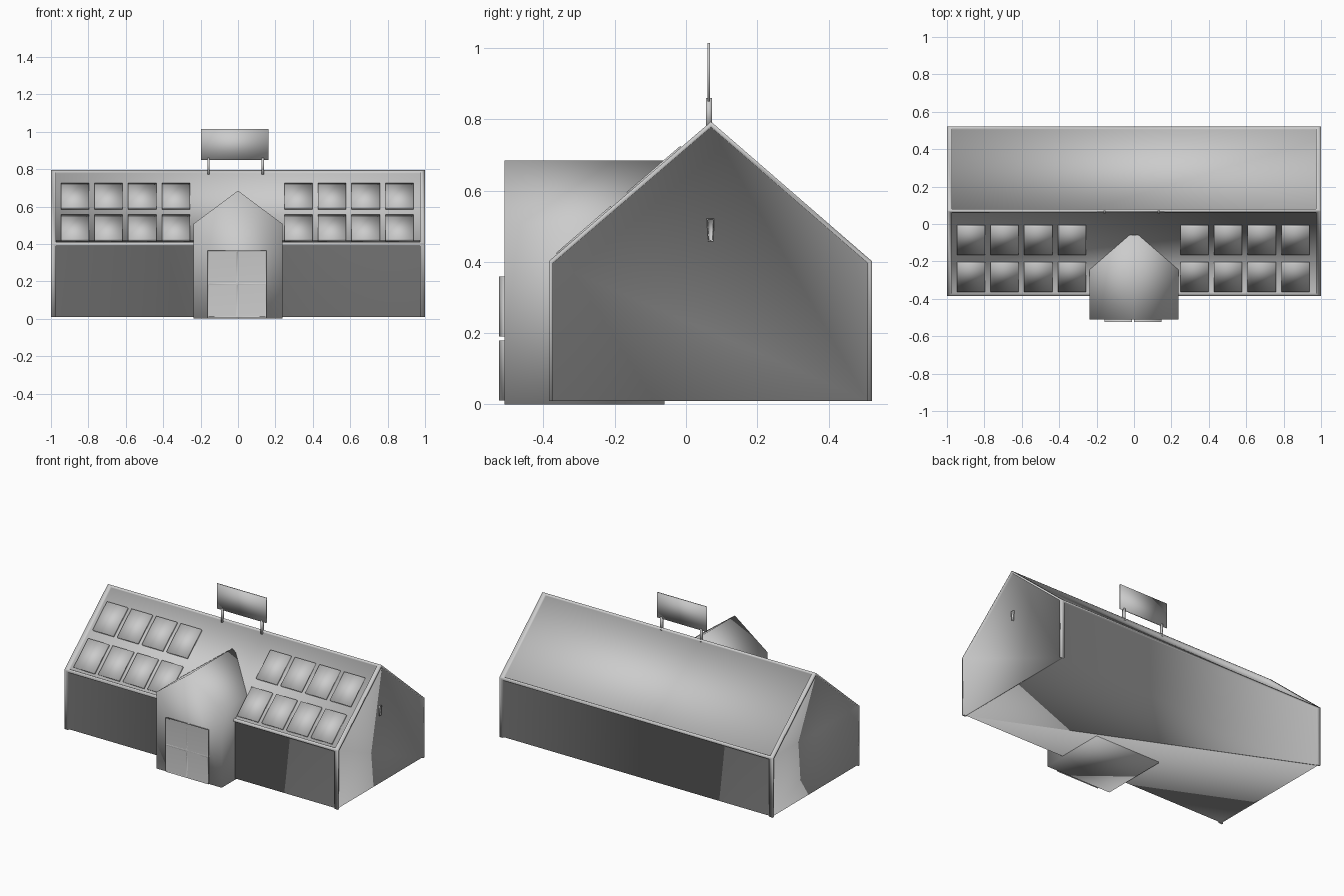
import bpy
import bmesh
from math import radians
from mathutils import Matrix, Vector

cube = bpy.data.objects.get("Cube")
if cube:
    bpy.data.objects.remove(cube, do_unlink=True)

# Single painted finish
grey = bpy.data.materials.new("light_grey")
grey.use_nodes = True
grey.diffuse_color = (0.6, 0.6, 0.6, 1)
grey.node_tree.nodes["Principled BSDF"].inputs["Base Color"].default_value = (0.6, 0.6, 0.6, 1)

# Main dimensions
FRONT, BACK, RIDGE_Y = -0.385, 0.522, 0.07
BASE, EAVE, RIDGE = 0.01, 0.402, 0.794
SLOPE = (RIDGE - EAVE) / (RIDGE_Y - FRONT)
POST_X, TRIM, RECESS = 0.974, 0.012, 0.012


def finish(name, bm):
    """Turn a bmesh into a fully smooth-shaded object."""
    bmesh.ops.recalc_face_normals(bm, faces=bm.faces)
    for face in bm.faces:
        face.smooth = True
    mesh = bpy.data.meshes.new(name)
    bm.to_mesh(mesh)
    bm.free()
    mesh.materials.append(grey)
    obj = bpy.data.objects.new(name, mesh)
    bpy.context.collection.objects.link(obj)


def prism_mesh(outline, direction):
    """Extrude a flat outline along a direction."""
    bm = bmesh.new()
    face = bm.faces.new([bm.verts.new(p) for p in outline])
    new = bmesh.ops.extrude_face_region(bm, geom=[face])["geom"]
    verts = [v for v in new if isinstance(v, bmesh.types.BMVert)]
    bmesh.ops.translate(bm, verts=verts, vec=Vector(direction))
    # The starting face is left inside by the extrusion if it is kept
    bmesh.ops.recalc_face_normals(bm, faces=bm.faces)
    return bm


def prism(name, outline, direction):
    finish(name, prism_mesh(outline, direction))


def box(name, x, y, z):
    prism(name, [(x[0], y[0], z[0]), (x[1], y[0], z[0]),
                 (x[1], y[0], z[1]), (x[0], y[0], z[1])],
          (0, y[1] - y[0], 0))


def close_holes(bm):
    bmesh.ops.holes_fill(bm, edges=[e for e in bm.edges if e.is_boundary], sides=0)


# Main body: every wall and roof slope is recessed behind a raised trim
bm = prism_mesh([(-1, FRONT, BASE), (-1, BACK, BASE), (-1, BACK, EAVE),
                 (-1, RIDGE_Y, RIDGE), (-1, FRONT, EAVE)], (2, 0, 0))
bm.normal_update()
panels = [f for f in bm.faces if f.normal.z > -0.5]
gables = [f for f in panels if abs(f.normal.x) > 0.5]
for width, depth in ((TRIM, 0), (0.0005, -RECESS)):
    bmesh.ops.inset_individual(bm, faces=panels, thickness=width, depth=depth,
                               use_even_offset=True)
    for f in panels:
        for v in f.verts:
            if v.co.z < BASE + 0.05:
                v.co.z = BASE
            if f not in gables:
                v.co.x = POST_X if v.co.x > 0 else -POST_X
    bm.normal_update()
# Walls run down to the ground, so the underside is rebuilt as one face
under = [f for f in bm.faces if all(abs(v.co.z - BASE) < 0.0001 for v in f.verts)]
bmesh.ops.delete(bm, geom=under, context='FACES')
close_holes(bm)
finish("main_body", bm)

# Roof panels in two rows either side of the entrance
normal = Vector((0, -SLOPE, 1)).normalized()
for row, (y0, y1) in enumerate(((-0.355, -0.202), (-0.157, -0.006))):
    for start in (-0.947, 0.248):
        for i in range(4):
            x0 = start + i * 0.18
            x1 = x0 + 0.15
            pts = [(x, y, EAVE + (y - FRONT) * SLOPE - 0.014)
                   for x, y in ((x0, y0), (x1, y0), (x1, y1), (x0, y1))]
            prism(f"roof_panel_{row}_{i}", pts, normal * 0.015)

# Entrance block with its own pitched roof
prism("entrance", [(-0.238, -0.51, 0), (0.238, -0.51, 0), (0.238, -0.51, 0.507),
                   (0, -0.51, 0.685), (-0.238, -0.51, 0.507)], (0, 0.45, 0))

# Double door: a two by two grid of sunken panes
bm = bmesh.new()
place = (Matrix.Translation((-0.006, -0.525, 0.185))
         @ Matrix.Rotation(radians(90), 4, 'X')
         @ Matrix.Diagonal((0.315, 0.36, 1, 1)))
bmesh.ops.create_grid(bm, x_segments=2, y_segments=2, size=0.5, matrix=place)
bm.normal_update()
panes = bm.faces[:]
rim = [e for e in bm.edges if e.is_boundary]
for width, depth in ((0.008, 0), (0.0005, -0.012)):
    bmesh.ops.inset_individual(bm, faces=panes, thickness=width, depth=depth)
    bm.normal_update()
sides = bmesh.ops.extrude_edge_only(bm, edges=rim)["geom"]
bmesh.ops.translate(bm, verts=[v for v in sides if isinstance(v, bmesh.types.BMVert)],
                    vec=(0, 0.016, 0))
close_holes(bm)
finish("double_door", bm)

# Rooftop sign board on two posts
box("sign_board", (-0.198, 0.163), (0.061, 0.068), (0.85, 1.015))
for label, x in (("right", -0.158), ("left", 0.132)):
    box("sign_post_" + label, (x - 0.006, x + 0.006), (0.056, 0.073), (0.77, 0.86))

# Slim tapered gable vent with a sunken middle
bm = prism_mesh([(0.98, 0.062, 0.458), (0.98, 0.077, 0.458),
                 (0.98, 0.079, 0.522), (0.98, 0.058, 0.522)], (0.016, 0, 0))
bm.normal_update()
vent = [f for f in bm.faces if f.normal.x > 0.5]
for width, depth in ((0.004, 0), (0.0005, -0.006)):
    bmesh.ops.inset_individual(bm, faces=vent, thickness=width, depth=depth)
    bm.normal_update()
finish("gable_vent", bm)
